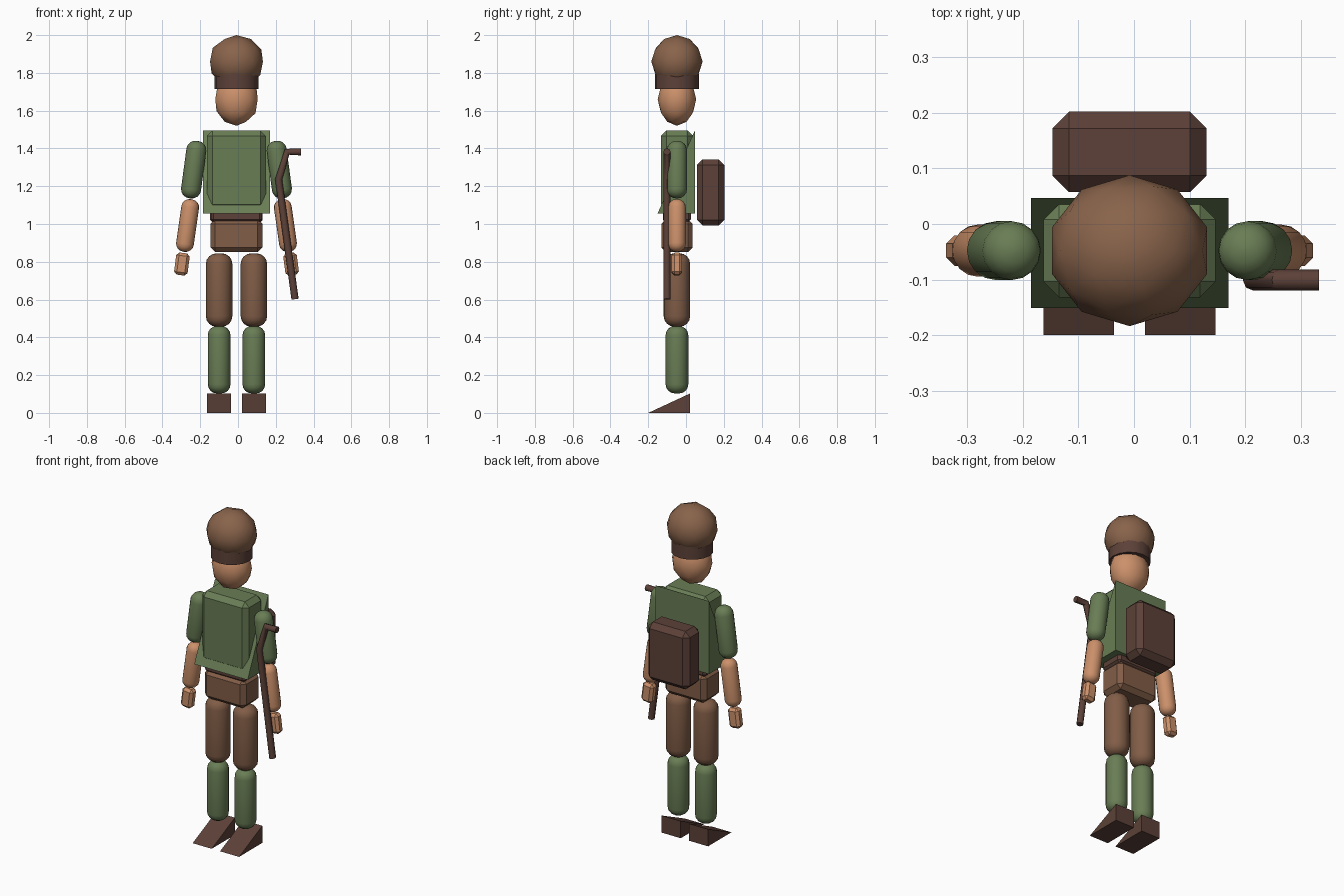
import bpy, bmesh, math
from mathutils import Vector

if "Cube" in bpy.data.objects:
    bpy.data.objects.remove(bpy.data.objects["Cube"])

CX, CY = -0.008, -0.048   # body axis


def material(name, rgb):
    m = bpy.data.materials.new(name)
    m.diffuse_color = (*rgb, 1)
    m.use_nodes = True
    m.node_tree.nodes["Principled BSDF"].inputs["Base Color"].default_value = m.diffuse_color
    return m


GREEN = material("green cloth", (0.14, 0.205, 0.09))
BROWN = material("brown cloth", (0.22, 0.11, 0.063))
HAT = material("hat brown", (0.25, 0.126, 0.07))
DARK = material("dark leather", (0.107, 0.053, 0.04))
SKIN = material("skin", (0.6, 0.28, 0.145))


def finish(name, mat, smooth=None):
    ob = bpy.context.object
    ob.name = name
    ob.data.materials.append(mat)
    if smooth:
        bpy.ops.object.shade_smooth_by_angle(angle=math.radians(smooth))
    return ob


def bevel(ob, width, segments):
    b = ob.modifiers.new("bevel", 'BEVEL')
    b.width, b.segments = width, segments
    b.limit_method, b.angle_limit = 'ANGLE', math.radians(60)
    bpy.ops.object.modifier_apply(modifier=b.name)


def box(name, mat, loc, size, chamfer, tilt=0):
    bpy.ops.mesh.primitive_cube_add(size=1, location=loc)
    ob = bpy.context.object
    ob.scale = size
    bpy.ops.object.transform_apply(location=False, rotation=False, scale=True)
    bevel(ob, chamfer, 1)
    ob.rotation_euler.y = tilt
    return finish(name, mat)


def limb(name, mat, a, b, r, rounding):
    """Round-ended cylinder whose tips reach points a and b."""
    a, b = Vector(a), Vector(b)
    bpy.ops.mesh.primitive_cylinder_add(vertices=16, radius=r, depth=(b - a).length,
                                        location=(a + b) / 2)
    ob = bpy.context.object
    bevel(ob, rounding * r, 4)
    ob.rotation_euler = (b - a).to_track_quat('Z', 'Y').to_euler()
    return finish(name, mat, 40)


def wedge(name, mat, x0, x1, profile):
    """Triangular prism: (y, z) profile extruded along x."""
    bm = bmesh.new()
    f = bm.faces.new([bm.verts.new((x0, y, z)) for y, z in profile])
    ext = bmesh.ops.extrude_face_region(bm, geom=[f])["geom"]
    bmesh.ops.translate(bm, vec=(x1 - x0, 0, 0),
                        verts=[v for v in ext if isinstance(v, bmesh.types.BMVert)])
    bmesh.ops.recalc_face_normals(bm, faces=bm.faces)
    me = bpy.data.meshes.new(name)
    bm.to_mesh(me)
    bm.free()
    ob = bpy.data.objects.new(name, me)
    bpy.context.collection.objects.link(ob)
    me.materials.append(mat)
    return ob


def ball(name, mat, z, radii):
    bpy.ops.mesh.primitive_ico_sphere_add(subdivisions=2, radius=1, location=(CX, CY, z))
    bpy.context.object.scale = radii
    bpy.ops.object.transform_apply(location=False, rotation=False, scale=True)
    return finish(name, mat, 60)


# Head and hat
ball("head", SKIN, 1.66, (0.118, 0.102, 0.14))
ball("hat_crown", HAT, 1.86, (0.147, 0.136, 0.14))
bpy.ops.mesh.primitive_cylinder_add(vertices=16, radius=0.116, depth=0.08,
                                    location=(CX, CY, 1.755))
finish("hat_band", DARK, 40)

# Torso: chest, sloped vest, waist and hips
box("chest", GREEN, (CX, CY, 1.285), (0.31, 0.168, 0.42), 0.028)
wedge("vest", GREEN, CX - 0.178, CX + 0.178,
      [(0.047, 1.495), (0.047, 1.055), (-0.151, 1.055)])
box("waist", DARK, (CX, CY, 1.06), (0.272, 0.15, 0.1), 0.015)
box("hips", BROWN, (CX, CY, 0.938), (0.275, 0.165, 0.175), 0.025)

# Arms and legs on both sides
for side, s in (("left", -1), ("right", 1)):
    def p(x, z):
        return (CX + s * x, CY, z)
    limb("upper_arm_" + side, GREEN, p(0.206, 1.44), p(0.247, 1.136), 0.053, 0.9)
    limb("forearm_" + side, SKIN, p(0.239, 1.131), p(0.279, 0.853), 0.047, 0.9)
    box("hand_" + side, SKIN, p(0.289, 0.788), (0.072, 0.055, 0.118), 0.015, -s * 0.13)
    limb("thigh_" + side, BROWN, p(0.092, 0.845), p(0.092, 0.456), 0.07, 0.8)
    limb("shin_" + side, GREEN, p(0.092, 0.46), p(0.092, 0.103), 0.06, 0.8)
    x = CX + s * 0.0915
    wedge("boot_" + side, DARK, x - 0.0635, x + 0.0635,
          [(-0.2, 0), (0.022, 0), (0.022, 0.103)])

# Backpack
box("backpack", DARK, (CX, 0.13, 1.167), (0.278, 0.145, 0.35), 0.03)

# Walking stick with bent handle
cu = bpy.data.curves.new("walking_stick", 'CURVE')
cu.dimensions = '3D'
cu.bevel_depth, cu.bevel_resolution, cu.use_fill_caps = 0.019, 2, True
path = [(0.302, 0.602), (0.215, 1.236), (0.26, 1.382), (0.333, 1.382)]
sp = cu.splines.new('POLY')
sp.points.add(len(path) - 1)
for pt, (x, z) in zip(sp.points, path):
    pt.co = (x, -0.101, z, 1)
stick = bpy.data.objects.new("walking_stick", cu)
bpy.context.collection.objects.link(stick)
bpy.ops.object.select_all(action='DESELECT')
stick.select_set(True)
bpy.context.view_layer.objects.active = stick
bpy.ops.object.convert(target='MESH')
finish("walking_stick", DARK, 50)
